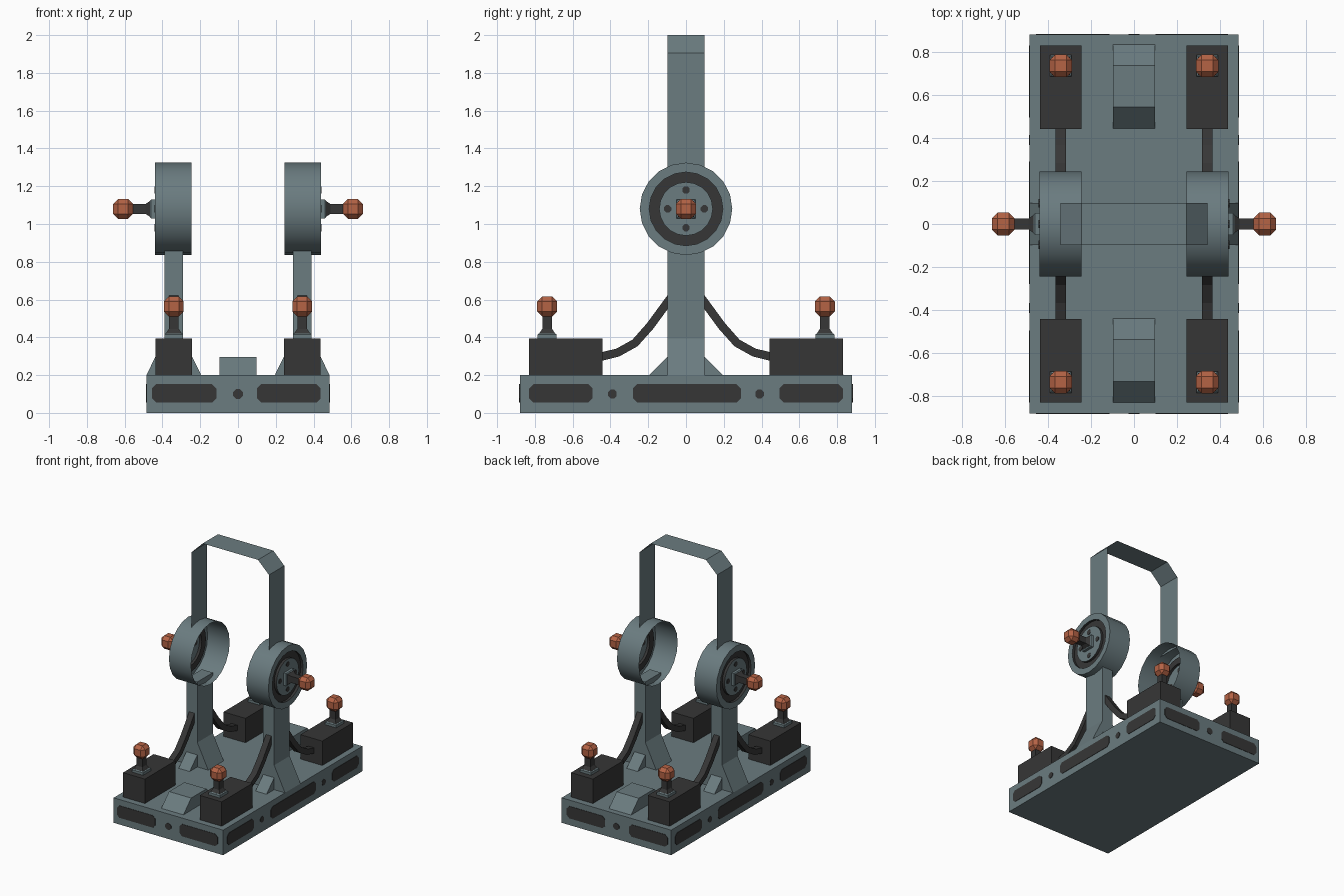
import bpy, bmesh, math
from mathutils import Vector, Matrix

if "Cube" in bpy.data.objects:
    bpy.data.objects.remove(bpy.data.objects["Cube"])


def material(name, col):
    m = bpy.data.materials.new(name)
    m.diffuse_color = (*col, 1)
    m.use_nodes = True
    m.node_tree.nodes["Principled BSDF"].inputs["Base Color"].default_value = m.diffuse_color
    return m


GREY = material("steel grey", (0.145, 0.2, 0.215))
DARK = material("charcoal", (0.037, 0.037, 0.037))
ORANGE = material("copper orange", (0.46, 0.125, 0.06))


def finish(name, bm, mats, recalc=True):
    if recalc:
        bmesh.ops.recalc_face_normals(bm, faces=bm.faces)
    me = bpy.data.meshes.new(name)
    bm.to_mesh(me)
    bm.free()
    for m in mats:
        me.materials.append(m)
    ob = bpy.data.objects.new(name, me)
    bpy.context.collection.objects.link(ob)
    return ob


def loft(name, rings, mat, matrix=None, caps=True):
    """Skin a list of equal-sized point rings."""
    bm = bmesh.new()
    vs = [[bm.verts.new(p) for p in r] for r in rings]
    n = len(vs[0])
    for a, b in zip(vs, vs[1:]):
        for i in range(n):
            bm.faces.new((a[i], a[(i + 1) % n], b[(i + 1) % n], b[i]))
    if caps:
        bm.faces.new(vs[0])
        bm.faces.new(vs[-1])
    if matrix:
        bm.transform(matrix)
    return finish(name, bm, [mat])


def prism(name, pts, axis, a, b, mat):
    """Extrude an outline along x (pts are y,z) or y (pts are x,z)."""
    place = (lambda p, t: (t, p[0], p[1])) if axis == 'x' else (lambda p, t: (p[0], t, p[1]))
    return loft(name, [[place(p, t) for p in pts] for t in (a, b)], mat)


def box(name, x0, x1, y0, y1, z0, z1, mat):
    return prism(name, [(y0, z0), (y1, z0), (y1, z1), (y0, z1)], 'x', x0, x1, mat)


def square(h, z):
    return [(-h, -h, z), (h, -h, z), (h, h, z), (-h, h, z)]


def slot(a, b, z0=0.055, z1=0.152, c=0.022):
    return [(a + c, z0), (b - c, z0), (b, z0 + c), (b, z1 - c),
            (b - c, z1), (a + c, z1), (a, z1 - c), (a, z0 + c)]


def dot(u, v, r, n=8):
    return [(u + r * math.cos(math.tau * (i + .5) / n), v + r * math.sin(math.tau * (i + .5) / n)) for i in range(n)]


def knob_post(matrix):
    loft("post_foot", [square(0.05, -0.003), square(0.05, 0.02), square(0.043, 0.026)], GREY, matrix)
    loft("post_shaft", [square(0.042, 0.026), square(0.026, 0.05), square(0.026, 0.13)], DARK, matrix)
    bm = bmesh.new()
    bmesh.ops.create_cube(bm, size=0.105)
    bmesh.ops.bevel(bm, geom=bm.edges[:], offset=0.026, segments=1, affect='EDGES')
    bm.transform(matrix @ Matrix.Translation((0, 0, 0.168)))
    finish("post_knob", bm, [ORANGE])


def cup(side):
    """Open drum with a dark groove in its outer plate."""
    prof = [(0.245, 0.245), (0.44, 0.245), (0.44, 0.195), (0.42, 0.195), (0.42, 0.142), (0.44, 0.142)]
    n = 20
    bm = bmesh.new()
    rings = [[bm.verts.new((side * x, r * math.sin(math.tau * i / n), 1.08 + r * math.cos(math.tau * i / n)))
              for i in range(n)] for x, r in prof]
    for k, (a, b) in enumerate(zip(rings, rings[1:])):
        for i in range(n):
            f = bm.faces.new((a[i], a[(i + 1) % n], b[(i + 1) % n], b[i]))
            f.material_index = int(k in (2, 3, 4))
    bm.faces.new(rings[-1])
    ob = finish("drum", bm, [GREY, DARK])
    bpy.context.view_layer.objects.active = ob
    ob.select_set(True)
    bpy.ops.object.shade_smooth_by_angle(angle=math.radians(35))
    ob.select_set(False)


# base slab with dark slots and bolt holes on every side
box("base", -0.485, 0.485, -0.88, 0.88, 0, 0.2, GREY)
for s in (-1, 1):
    for a, b in ((-0.455, -0.115), (0.1, 0.438)):
        prism("end_slot", slot(a, b), 'y', s * 0.879, s * 0.883, DARK)
    prism("end_bolt", dot(0, 0.1, 0.028), 'y', s * 0.879, s * 0.883, DARK)
    for a, b in ((-0.83, -0.495), (-0.28, 0.29), (0.495, 0.83)):
        prism("side_slot", slot(a, b), 'x', s * 0.484, s * 0.488, DARK)
    for y in (-0.39, 0.39):
        prism("side_bolt", dot(y, 0.1, 0.025), 'x', s * 0.484, s * 0.488, DARK)

# low ramps on the centre line
for y in (-0.635, 0.64):
    prism("ramp", [(y - 0.195, 0.2), (y - 0.097, 0.297), (y + 0.097, 0.297), (y + 0.195, 0.2)],
          'x', -0.098, 0.098, GREY)

for s in (-1, 1):
    xc = s * 0.34
    # upright with its spreading foot and wedge braces
    box("upright", xc - 0.049, xc + 0.049, -0.098, 0.098, 0.2, 0.88, GREY)
    prism("upright_foot", [(xc - 0.145, 0.2), (xc + 0.145, 0.2), (xc + 0.049, 0.395), (xc - 0.049, 0.395)],
          'y', -0.098, 0.098, GREY)
    prism("brace", [(-0.195, 0.2), (0.195, 0.2), (0.097, 0.297), (-0.097, 0.297)],
          'x', xc - 0.049, xc + 0.049, GREY)

    # drum, bolts and outward knob
    cup(s)
    for y, z in ((0.097, 0), (-0.097, 0), (0, 0.1), (0, -0.1)):
        prism("drum_bolt", dot(y, 1.08 + z, 0.021), 'x', s * 0.439, s * 0.443, DARK)
    knob_post(Matrix.Translation((s * 0.44, 0, 1.08)) @ Matrix.Rotation(s * math.pi / 2, 4, 'Y'))

    for t in (-1, 1):
        # corner box with knob
        box("corner_box", xc - 0.097, xc + 0.097, t * 0.442, t * 0.83, 0.2, 0.395, DARK)
        knob_post(Matrix.Translation((xc, t * 0.735, 0.395)))
        # square cable sagging from box to upright
        path = [Vector(p) for p in ((0.46, 0.295), (0.36, 0.32), (0.27, 0.37), (0.19, 0.46), (0.08, 0.61))]
        rings = []
        for i, p in enumerate(path):
            d = (path[min(i + 1, 4)] - path[max(i - 1, 0)]).normalized()
            q = Vector((-d.y, d.x)) * 0.022
            rings.append([(xc + a * 0.024, t * (p.x + b * q.x), p.y + b * q.y)
                          for a, b in ((-1, -1), (1, -1), (1, 1), (-1, 1))])
        loft("cable", rings, DARK)

# thin overhead strap
bm = bmesh.new()
pts = [(-0.342, 1.3), (-0.342, 1.905), (-0.245, 2.0), (0.245, 2.0), (0.342, 1.905), (0.342, 1.3)]
rows = [[bm.verts.new((x, y, z)) for y in (-0.097, 0.097)] for x, z in pts]
for a, b in zip(rows, rows[1:]):
    bm.faces.new((a[0], b[0], b[1], a[1]))
finish("overhead_strap", bm, [GREY], recalc=False)
